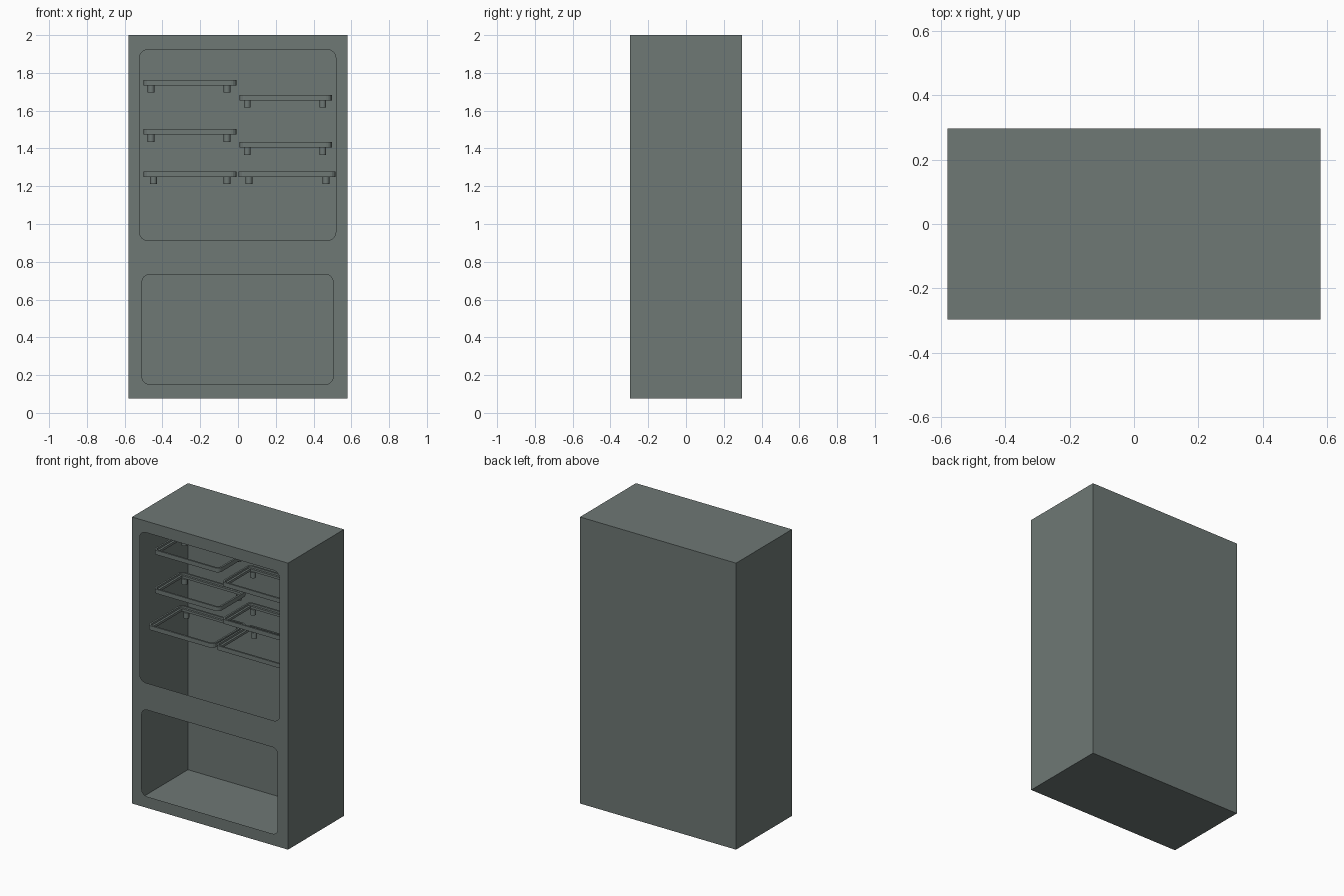
import bpy, bmesh, math

cube = bpy.data.objects.get("Cube")
if cube:
    bpy.data.objects.remove(cube, do_unlink=True)

# One grey-green colour for everything
grey = bpy.data.materials.new("grey_green")
colour = (0.156, 0.188, 0.178, 1.0)
grey.diffuse_color = colour
grey.use_nodes = True
grey.node_tree.nodes["Principled BSDF"].inputs["Base Color"].default_value = colour


def finish(bm, name):
    mesh = bpy.data.meshes.new(name)
    bm.to_mesh(mesh)
    bm.free()
    mesh.materials.append(grey)
    obj = bpy.data.objects.new(name, mesh)
    bpy.context.collection.objects.link(obj)
    return obj


def rounded_rect(u0, u1, v0, v1, r, steps=6):
    """Counter-clockwise outline of a rectangle with rounded corners."""
    centres = [(u1 - r, v1 - r), (u0 + r, v1 - r), (u0 + r, v0 + r), (u1 - r, v0 + r)]
    points = []
    for i, (cu, cv) in enumerate(centres):
        for k in range(steps + 1):
            a = math.pi / 2 * (i + k / steps)
            points.append((cu + r * math.cos(a), cv + r * math.sin(a)))
    return points


# Cabinet: thin-walled box whose front panel has two rounded openings
X, Y, Z0, Z1 = 0.58, 0.297, 0.075, 2.0
OPENINGS = [(-0.522, 0.518, 0.913, 1.923, 0.045),
            (-0.508, 0.503, 0.151, 0.733, 0.04)]


def build_cabinet():
    bm = bmesh.new()
    bmesh.ops.create_cube(bm, size=1)
    for v in bm.verts:
        v.co = (v.co.x * 2 * X, v.co.y * 2 * Y, Z0 + (v.co.z + 0.5) * (Z1 - Z0))
    front = next(f for f in bm.faces if f.normal.y < -0.9)
    rim = list(front.edges)
    bmesh.ops.delete(bm, geom=[front], context='FACES_ONLY')
    for opening in OPENINGS:
        verts = [bm.verts.new((x, -Y, z)) for x, z in rounded_rect(*opening)]
        rim += [bm.edges.new((verts[i - 1], verts[i])) for i in range(len(verts))]
    bmesh.ops.triangle_fill(bm, edges=rim, use_beauty=True, normal=(0, -1, 0))
    bm.normal_update()
    for f in bm.faces:
        if abs(f.normal.y) > 0.9 and f.calc_center_median().y < 0 and f.normal.y > 0:
            f.normal_flip()
    finish(bm, "cabinet_shell")


# Shelf frame: open rounded ring with a raised outer lip and an inner ledge
def build_shelf(name, x0, x1, y0, y1, z0, z1):
    ledge = z0 + (z1 - z0) * 0.55
    section = [(0, z0), (0, z1), (0.012, z1), (0.012, ledge), (0.026, ledge), (0.026, z0)]
    bm = bmesh.new()
    loops = []
    for inset, z in section:
        outline = rounded_rect(x0 + inset, x1 - inset, y0 + inset, y1 - inset,
                               max(0.03 - inset, 0.004), 4)
        loops.append([bm.verts.new((x, y, z)) for x, y in outline])
    for j in range(len(loops)):
        a, b = loops[j - 1], loops[j]
        for i in range(len(a)):
            bm.faces.new((a[i - 1], a[i], b[i], b[i - 1]))
    bmesh.ops.recalc_face_normals(bm, faces=bm.faces)
    finish(bm, name)


# Support peg under the back of a shelf
def build_peg(name, x, y, z0, z1, radius=0.018):
    bm = bmesh.new()
    bmesh.ops.create_cone(bm, cap_ends=True, segments=16, radius1=radius,
                          radius2=radius, depth=z1 - z0)
    bmesh.ops.translate(bm, verts=bm.verts, vec=(x, y, (z0 + z1) / 2))
    obj = finish(bm, name)
    bpy.ops.object.select_all(action='DESELECT')
    obj.select_set(True)
    bpy.context.view_layer.objects.active = obj
    bpy.ops.object.shade_smooth_by_angle(angle=math.radians(40))


build_cabinet()

# name, x range, front y, top z, peg x positions
SHELVES = [
    ("right_top_shelf", -0.50, -0.008, -0.19, 1.763, (-0.46, -0.058)),
    ("right_middle_shelf", -0.50, -0.008, -0.19, 1.502, (-0.46, -0.058)),
    ("right_bottom_shelf", -0.50, -0.008, -0.25, 1.279, (-0.447, -0.058)),
    ("left_top_shelf", 0.008, 0.497, -0.19, 1.683, (0.049, 0.449)),
    ("left_middle_shelf", 0.008, 0.497, -0.19, 1.433, (0.049, 0.449)),
    ("left_bottom_shelf", 0.003, 0.516, -0.25, 1.279, (0.058, 0.466)),
]
for name, x0, x1, y0, top, pegs in SHELVES:
    build_shelf(name, x0, x1, y0, 0.11, top - 0.029, top)
    for side, px in zip(("right", "left"), pegs):
        build_peg(f"{name}_{side}_peg", px, 0.09, top - 0.067, top - 0.028)
